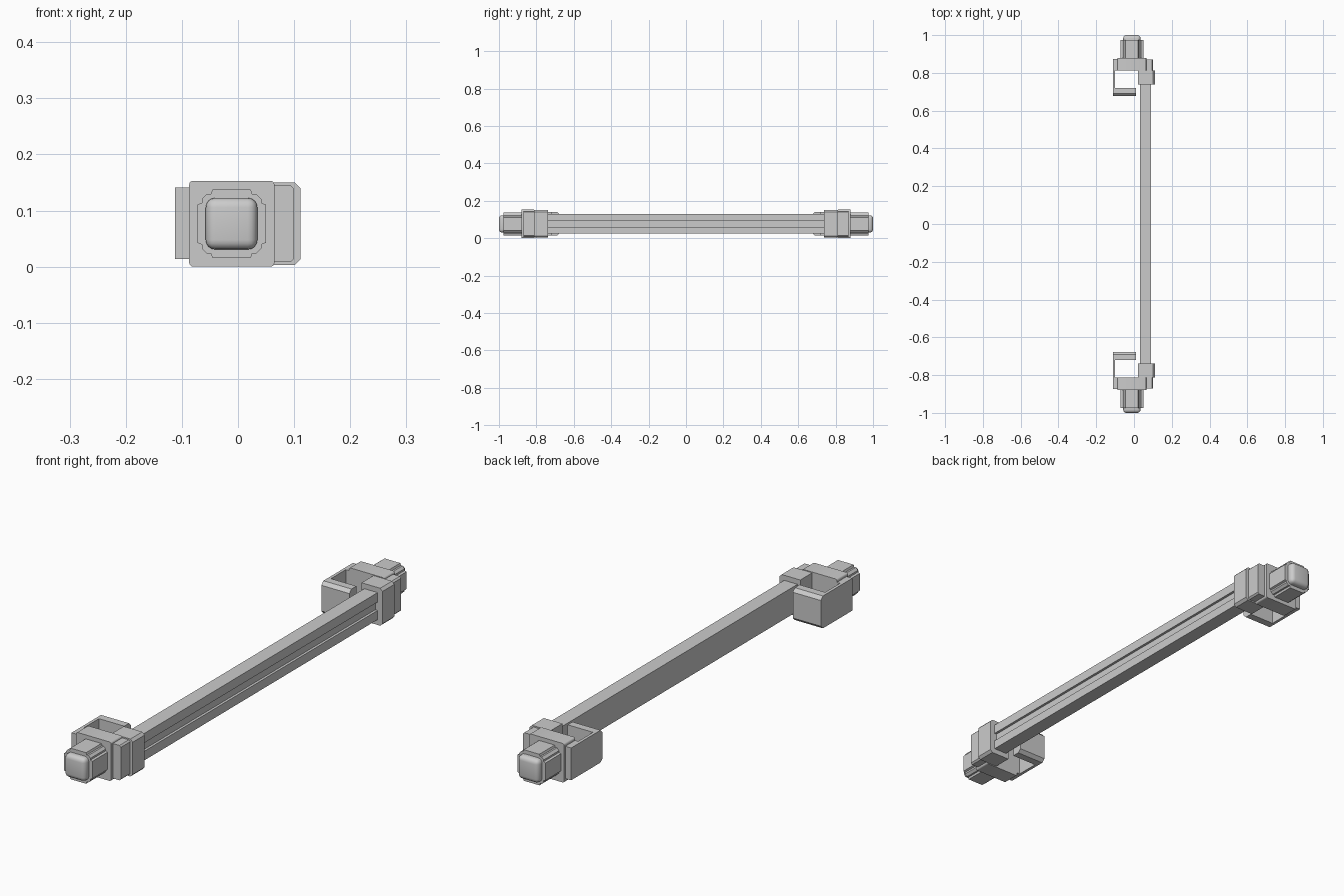
import bpy, bmesh

if "Cube" in bpy.data.objects:
    bpy.data.objects.remove(bpy.data.objects["Cube"])

ZC = 0.0765   # height of the centre line
XP = -0.0115  # x centre of the pegs


def prism(name, profile, axis, lo, hi, bevel=0.0, segments=1, mirror=True, pick=None):
    """Extrude a 2D profile along 'y' (points x,z) or 'z' (points x,y)."""
    bm = bmesh.new()
    put = (lambda p, t: (p[0], t, p[1])) if axis == 'y' else (lambda p, t: (p[0], p[1], t))
    face = bm.faces.new([bm.verts.new(put(p, lo)) for p in profile])
    ext = bmesh.ops.extrude_face_region(bm, geom=[face])
    for v in ext['geom']:
        if isinstance(v, bmesh.types.BMVert):
            v.co['xyz'.index(axis)] = hi
    bmesh.ops.recalc_face_normals(bm, faces=bm.faces)
    if bevel:
        edges = [e for e in bm.edges if pick is None or pick(e)]
        bmesh.ops.bevel(bm, geom=edges, offset=bevel, segments=segments,
                        profile=0.5, affect='EDGES', clamp_overlap=True)
    me = bpy.data.meshes.new(name)
    bm.to_mesh(me)
    bm.free()
    ob = bpy.data.objects.new(name, me)
    bpy.context.collection.objects.link(ob)
    if mirror:
        mod = ob.modifiers.new("both_ends", 'MIRROR')
        mod.use_axis = (False, True, False)
    if segments > 1:
        bpy.context.view_layer.objects.active = ob
        ob.select_set(True)
        bpy.ops.object.shade_smooth_by_angle(angle=0.6)
        ob.select_set(False)
    return ob


def rect(x0, x1, y0, y1):
    return [(x0, y0), (x1, y0), (x1, y1), (x0, y1)]


def clipped(x0, x1, z0, z1, c):
    """Rectangle with its two +x corners cut off."""
    return [(x0, z0), (x1 - c, z0), (x1, z0 + c), (x1, z1 - c), (x1 - c, z1), (x0, z1)]


def along_y(e):
    a, b = e.verts
    return abs(a.co.y - b.co.y) > 1e-4


# Peg: square with stepped corners
corner = [(0.061, 0.034), (0.053, 0.037), (0.053, 0.044),
          (0.044, 0.053), (0.037, 0.053), (0.034, 0.061)]
peg = []
for q in range(4):
    for x, z in corner:
        for _ in range(q):
            x, z = -z, x
        peg.append((XP + x, ZC + z))
prism("peg", peg, 'y', 0.87, 0.975)

# Rounded tip of the peg
h = 0.046
prism("peg_tip", rect(XP - h, XP + h, ZC - h, ZC + h), 'y', 0.90, 1.0, 0.017, 4)

# Mounting plate behind the peg
prism("mounting_plate", rect(-0.087, 0.065, 0.0, 0.153), 'y', 0.812, 0.88, 0.007, 3,
      pick=along_y)

# C-shaped hook, open towards the bar, chamfered at its free end
hook = [(0.03, 0.873), (-0.112, 0.873), (-0.112, 0.677), (0.01, 0.677),
        (0.01, 0.72), (-0.1, 0.72), (-0.1, 0.812), (0.03, 0.812)]
prism("hook", hook, 'z', 0.014, 0.141, 0.013,
      pick=lambda e: all(abs(v.co.y - 0.677) < 1e-4 for v in e.verts)
      and abs(e.verts[0].co.z - e.verts[1].co.z) < 1e-4)

# Clamp gripping the bar, in two steps
prism("clamp_outer", clipped(0.03, 0.1, 0.008, 0.145, 0.006), 'y', 0.80, 0.87)
prism("clamp_inner", clipped(0.02, 0.111, 0.003, 0.15, 0.01), 'y', 0.738, 0.812)

# Long bar with a shallow groove in its outer side
bar = [(0.032, 0.024), (0.09, 0.024), (0.09, 0.06), (0.08, 0.06),
       (0.08, 0.093), (0.09, 0.093), (0.09, 0.13), (0.032, 0.13)]
prism("long_bar", bar, 'y', -0.80, 0.80, mirror=False)
